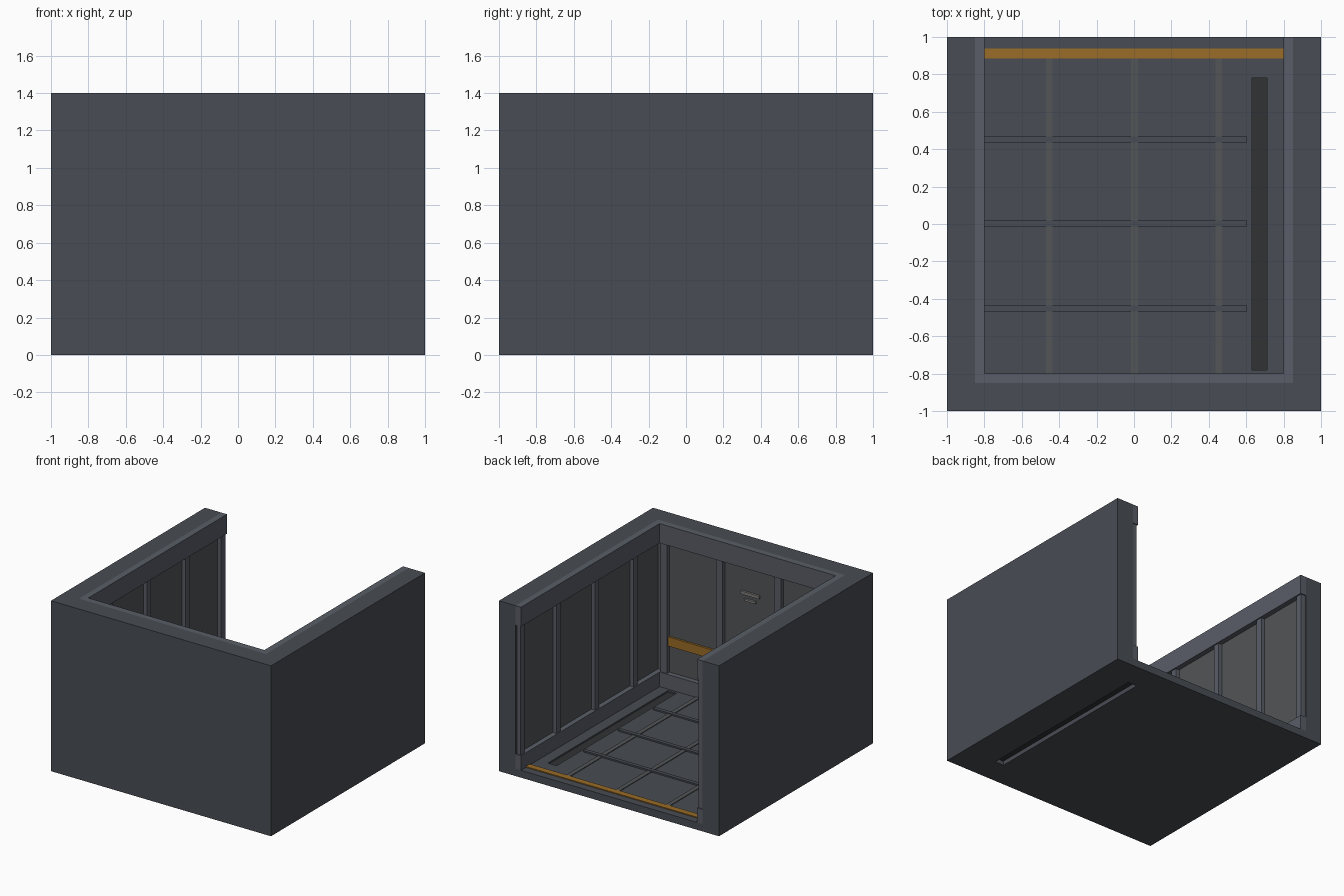
import bpy

if "Cube" in bpy.data.objects:
    bpy.data.objects.remove(bpy.data.objects["Cube"])


def material(name, r, g, b):
    m = bpy.data.materials.new(name)
    m.diffuse_color = (r, g, b, 1)
    m.use_nodes = True
    m.node_tree.nodes["Principled BSDF"].inputs["Base Color"].default_value = m.diffuse_color
    return m


HULL = material("hull_grey", 0.065, 0.073, 0.088)
PANEL = material("panel_grey", 0.085, 0.09, 0.095)
TRIM = material("trim_grey", 0.10, 0.11, 0.135)
DARK = material("vent_dark", 0.03, 0.032, 0.035)
ORANGE = material("warning_orange", 0.32, 0.15, 0.02)
PALE = material("pale_grey", 0.22, 0.21, 0.20)


def box(name, x, y, z, mat):
    """Box spanning the (min, max) ranges on each axis."""
    bpy.ops.mesh.primitive_cube_add(size=1)
    o = bpy.context.object
    o.name = name
    lo, hi = zip(x, y, z)
    for v in o.data.vertices:
        v.co = [hi[i] if v.co[i] > 0 else lo[i] for i in range(3)]
    o.data.materials.append(mat)
    return o


def side_pair(name, x, y, z, mat):
    """Box on the right wall plus its mirror on the left wall."""
    box("right_" + name, x, y, z, mat)
    box("left_" + name, (-x[1], -x[0]), y, z, mat)


FLOOR = 0.06
BASE_TOP, HEAD_LOW, TOP = 0.18, 1.24, 1.4

# Floor slab with a through slot for the drain
floor = box("floor_slab", (-0.85, 0.85), (-0.85, 1), (0, FLOOR), HULL)
cutter = box("drain_cutter", (0.63, 0.71), (-0.78, 0.78), (-0.1, 0.2), DARK)
cutter.hide_render = True
cutter.hide_viewport = True
cut = floor.modifiers.new("drain_slot", 'BOOLEAN')
cut.object = cutter
cut.operation = 'DIFFERENCE'
cut.solver = 'EXACT'
box("drain_grate", (0.63, 0.71), (-0.78, 0.78), (0.035, 0.048), DARK)

# Floor seams and threshold stripe
for i, p in enumerate((-0.453, 0.003, 0.453)):
    box(f"floor_cross_strip_{i}", (-0.8, 0.605), (p - 0.016, p + 0.016),
        (FLOOR - 0.01, FLOOR + 0.012), HULL)
    box(f"floor_long_strip_{i}", (p - 0.018, p + 0.018), (-0.8, 0.885),
        (FLOOR - 0.01, FLOOR + 0.006), PANEL)
box("threshold_stripe", (-0.8, 0.8), (0.885, 0.937),
    (FLOOR - 0.01, FLOOR + 0.008), ORANGE)

# Solid outer walls
side_pair("wall", (0.85, 1), (-1, 1), (0, TOP), HULL)
box("front_wall", (-0.85, 0.85), (-1, -0.85), (0, TOP), HULL)

# Inner wall panels
side_pair("panel", (0.842, 0.86), (-0.842, 0.995), (BASE_TOP, HEAD_LOW), PANEL)
box("front_panel", (-0.842, 0.842), (-0.86, -0.842), (BASE_TOP, HEAD_LOW), PANEL)

# Skirting and header rails
for part, z in (("skirting", (FLOOR, BASE_TOP)), ("header", (HEAD_LOW, TOP))):
    side_pair(part, (0.8, 0.85), (-0.85, 1), z, TRIM)
    box("front_" + part, (-0.8, 0.8), (-0.85, -0.8), z, TRIM)

# Vertical ribs
for i, y in enumerate((-0.5, 0, 0.5, 0.965)):
    side_pair(f"rib_{i}", (0.81, 0.85), (y - 0.027, y + 0.027),
              (BASE_TOP, HEAD_LOW), TRIM)
for i, x in enumerate((-0.77, -0.265, 0.265, 0.77)):
    box(f"front_rib_{i}", (x - 0.03, x + 0.03), (-0.85, -0.81),
        (BASE_TOP, HEAD_LOW), TRIM)

# Warning stripe and small indicator bars on the front wall
box("wall_stripe", (-0.74, 0.74), (-0.85, -0.825), (0.40, 0.475), ORANGE)
box("indicator_bar_upper", (-0.085, 0.085), (-0.85, -0.825), (1.005, 1.03), PALE)
box("indicator_bar_lower", (-0.05, 0.05), (-0.85, -0.825), (0.955, 0.973), PALE)
